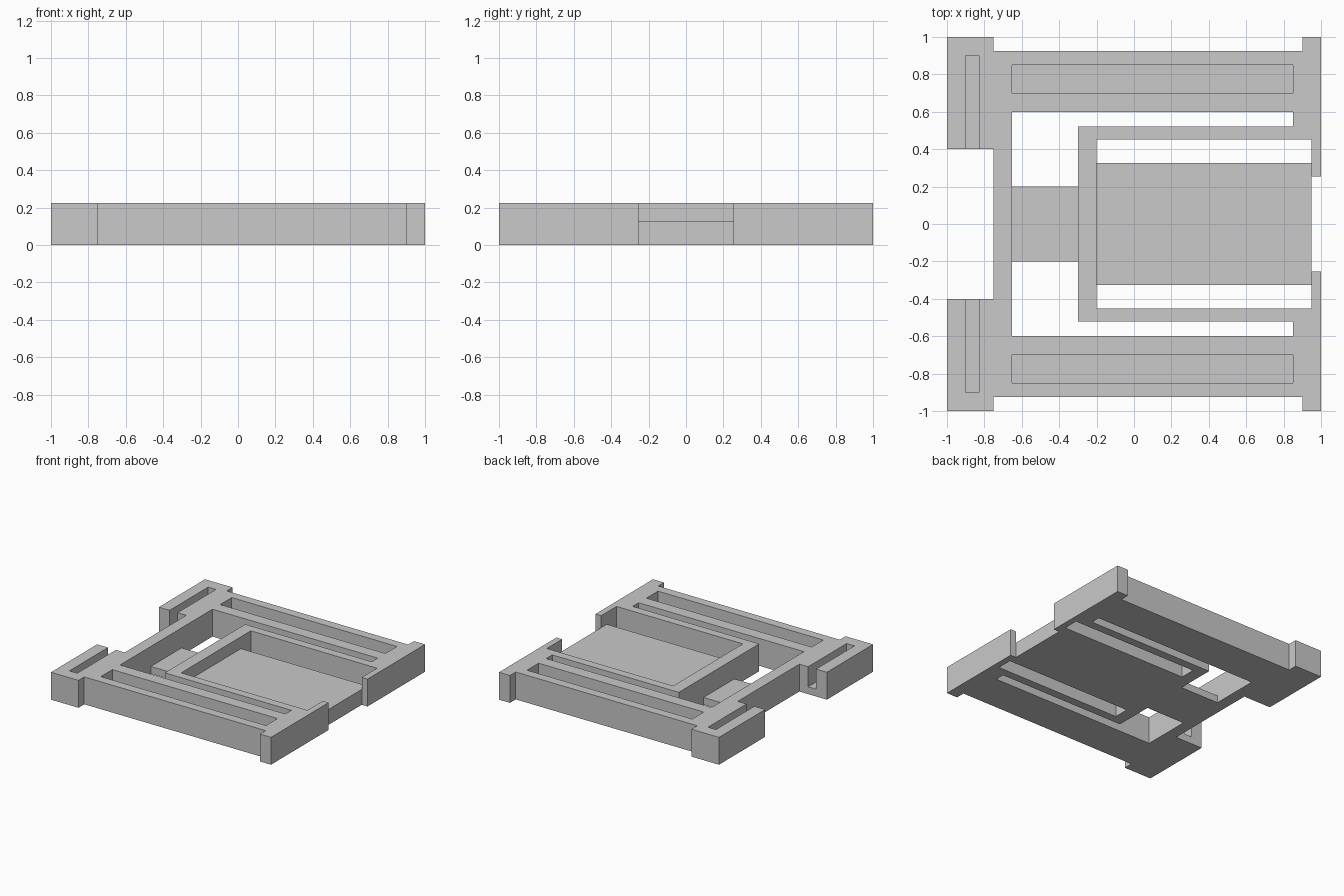
import bpy
import bmesh
from mathutils import Matrix, Vector

cube = bpy.data.objects.get("Cube")
if cube:
    bpy.data.objects.remove(cube, do_unlink=True)

HEIGHT = 0.225
PLATE_TOP = 0.127     # top of the central plate
FLOOR = 0.06          # floor of grooves, channels and tongue
UNDER, OVER = -0.1, 0.4

grey = bpy.data.materials.new("plain_grey")
grey.use_nodes = True
colour = (0.585, 0.585, 0.585, 1)
grey.diffuse_color = colour
grey.node_tree.nodes["Principled BSDF"].inputs["Base Color"].default_value = colour


def box(name, x, y, z):
    """Box object from (min, max) ranges."""
    lo, hi = (Vector(c) for c in zip(x, y, z))
    bm = bmesh.new()
    bmesh.ops.create_cube(bm, size=1, matrix=Matrix.Translation((lo + hi) / 2)
                          @ Matrix.Diagonal((*(hi - lo), 1)))
    mesh = bpy.data.meshes.new(name)
    bm.to_mesh(mesh)
    bm.free()
    mesh.materials.append(grey)
    obj = bpy.data.objects.new(name, mesh)
    bpy.context.collection.objects.link(obj)
    return obj


frame = box("slotted_frame", (-1, 1), (-1, 1), (0, HEIGHT))
cutters = []


def cut(name, x, y, bottom=UNDER, mirror=True):
    """Cut a box out of the frame, and its mirror image across y."""
    spans = [y, (-y[1], -y[0])] if mirror else [y]
    for span in spans:
        cutter = box(name, x, span, (bottom, OVER))
        cutter.hide_render = True
        mod = frame.modifiers.new(name, 'BOOLEAN')
        mod.operation = 'DIFFERENCE'
        mod.solver = 'EXACT'
        mod.object = cutter
        cutters.append(cutter)


# Outline: side recesses and the rear notch
cut("side_recess", (-0.75, 0.9), (0.925, 1.2))
cut("rear_notch", (-1.2, -0.75), (-0.4, 0.4), mirror=False)

# Sunken channels and hook grooves
cut("side_channel", (-0.652, 0.85), (0.7, 0.85), FLOOR)
cut("hook_groove", (-0.902, -0.83), (0.3, 0.9), FLOOR)

# Openings right through the frame
cut("rear_window", (-0.652, -0.3), (-0.6, 0.6), mirror=False)
cut("long_slot", (-0.5, 0.85), (0.522, 0.6))
cut("plate_window", (-0.2, 0.948), (-0.452, 0.452), mirror=False)
cut("mouth", (0.8, 1.2), (-0.253, 0.253), mirror=False)

# Bake the cuts into the frame and drop the cutters
bpy.context.view_layer.update()
evaluated = frame.evaluated_get(bpy.context.evaluated_depsgraph_get())
solid = bpy.data.meshes.new_from_object(evaluated)
frame.modifiers.clear()
frame.data = solid
for cutter in cutters:
    bpy.data.objects.remove(cutter, do_unlink=True)

# Low plate and tongue inside the windows
box("centre_plate", (-0.2, 0.948), (-0.325, 0.325), (0, PLATE_TOP))
box("tongue", (-0.652, -0.3), (-0.2, 0.2), (0, FLOOR))
